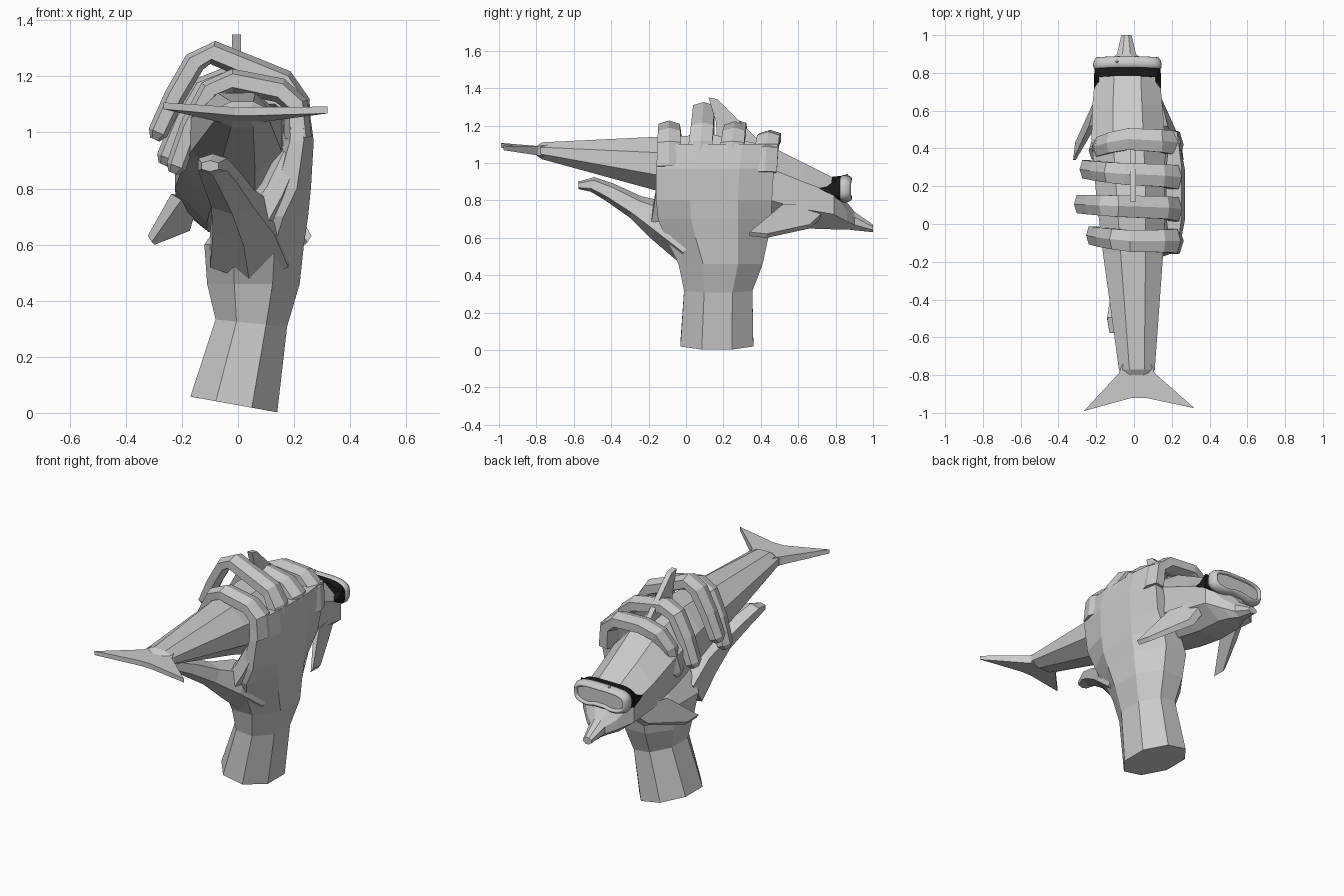
import bpy, bmesh, math
from mathutils import Vector

if "Cube" in bpy.data.objects:
    bpy.data.objects.remove(bpy.data.objects["Cube"])


def loft(name, rings, mat=None, closed=False, smooth=False):
    """Skin a list of equal-length point rings."""
    bm = bmesh.new()
    vs = [[bm.verts.new(p) for p in r] for r in rings]
    n, m = len(vs[0]), len(vs)
    for i in range(m if closed else m - 1):
        a, b = vs[i], vs[(i + 1) % m]
        for j in range(n):
            k = (j + 1) % n
            bm.faces.new((a[j], a[k], b[k], b[j]))
    if not closed:
        bm.faces.new(vs[0])
        bm.faces.new(vs[-1])
    bmesh.ops.recalc_face_normals(bm, faces=bm.faces)
    me = bpy.data.meshes.new(name)
    bm.to_mesh(me)
    bm.free()
    ob = bpy.data.objects.new(name, me)
    bpy.context.collection.objects.link(ob)
    if mat:
        me.materials.append(mat)
    if smooth:
        for p in me.polygons:
            p.use_smooth = True
    return ob


def circle(n, power=1.0, phase=0.5):
    """Unit outline; a power below 1 makes it boxier."""
    out = []
    for i in range(n):
        t = 2 * math.pi * (i + phase) / n
        c, s = math.cos(t), math.sin(t)
        out.append((math.copysign(abs(c) ** power, c), math.copysign(abs(s) ** power, s)))
    return out


def fit(n, power=1.0):
    """Outline scaled so it touches -1..1 on both axes."""
    pts = circle(n, power)
    mx, my = max(p[0] for p in pts), max(p[1] for p in pts)
    return [(x / mx, y / my) for x, y in pts]


def tube(name, path, side, n=6):
    """Limb along a path of (x, y, z, half width, half thickness)."""
    side = Vector(side)
    pts = [Vector(p[:3]) for p in path]
    rings = []
    for i, p in enumerate(path):
        d = (pts[min(i + 1, len(pts) - 1)] - pts[max(i - 1, 0)]).normalized()
        nrm = d.cross(side).normalized()
        rings.append([pts[i] + side * u * p[3] + nrm * v * p[4] for u, v in fit(n, 0.8)])
    return loft(name, rings)


# dolphin body: y, centre x, half width, bottom z, top z
body = [(-.80, .015, .08, 1.04, 1.09), (-.77, .015, .095, 1.02, 1.11),
        (-.15, -.005, .16, .85, 1.14), (.15, -.015, .185, .75, 1.15),
        (.45, -.03, .195, .68, 1.09), (.63, -.035, .185, .65, 1.00),
        (.79, -.035, .17, .645, .92), (.86, -.037, .10, .645, .79),
        (.90, -.04, .05, .64, .74), (1.0, -.04, .027, .63, .67)]
loft("dolphin_body", [[(cx + rx * u, y, (a + b) / 2 + (b - a) / 2 * v) for u, v in fit(8)]
                      for y, cx, rx, a, b in body])

# tail fluke
fluke = [(-.06, -.74, 1.065, .03), (-.08, -.79, 1.065, .025), (-.265, -.99, 1.095, .012),
         (-.01, -.92, 1.075, .015), (.06, -.92, 1.075, .015), (.32, -.975, 1.08, .012),
         (.11, -.79, 1.065, .025), (.09, -.74, 1.065, .03)]
loft("tail_fluke", [[(x, y, z + s * t) for x, y, z, t in fluke] for s in (-1, 1)])

# dorsal fin
fin = [(.46, 1.05), (.31, 1.2), (.17, 1.34), (.12, 1.35), (.16, 1.22), (.17, 1.05)]
loft("dorsal_fin", [[(x, y, z) for y, z in fin] for x in (-.022, .01)])

# flippers, mirrored about the body axis
for s, nm in ((-1, "left"), (1, "right")):
    shape = [(.13, .77, .76), (.19, .52, .77), (.285, .34, .62), (.275, .43, .61), (.16, .66, .66)]
    loft(nm + "_flipper", [[(-.03 + s * (x + (o if y > .45 else o * .4)), y, z + o * .6)
                            for x, y, z in shape] for o in (-.018, .018)])

# forearm and palm: z, x range, y range, tilt
palm = [(.03, -.17, .14, -.03, .36, .18), (.32, -.08, .175, -.01, .355, .1),
        (.46, -.11, .22, -.04, .41, 0), (.60, -.12, .235, -.11, .44, 0),
        (.70, -.05, .25, -.15, .455, 0), (.80, .09, .26, -.16, .46, 0),
        (.97, .15, .27, -.16, .47, 0), (1.10, .17, .252, -.15, .49, 0)]
loft("forearm_and_palm", [[((a + b) / 2 + (b - a) / 2 * u, (c + d) / 2 + (d - c) / 2 * v,
                            z - t * (b - a) / 2 * u) for u, v in fit(8)]
                          for z, a, b, c, d, t in palm])

# fingers: x, z along the curl, with y at root, knuckle and tip
fingers = {
    "index_finger": ((-.09, -.09, -.06), [(.215, .98), (.205, 1.1), (.15, 1.15), (-.02, 1.185),
                     (-.10, 1.15), (-.17, 1.02), (-.22, .88)]),
    "middle_finger": ((.07, .095, .105), [(.215, .98), (.21, 1.11), (.165, 1.18), (-.09, 1.285),
                      (-.155, 1.25), (-.225, 1.13), (-.285, 1.0)]),
    "ring_finger": ((.24, .265, .29), [(.215, .98), (.21, 1.1), (.15, 1.15), (-.05, 1.19),
                    (-.13, 1.16), (-.20, 1.04), (-.255, .91)]),
    "little_finger": ((.42, .45, .39), [(.215, .95), (.205, 1.07), (.14, 1.125), (-.03, 1.135),
                      (-.12, 1.10), (-.175, 1.02), (-.205, .88)]),
}
for nm, ((y0, y1, y2), pts) in fingers.items():
    path = []
    for i, (x, z) in enumerate(pts):
        y = y0 + (y1 - y0) * i / 3 if i < 3 else y1 + (y2 - y1) * (i - 3) / 3
        path.append((x, y, z, .066 - .003 * i, .048 - .002 * i))
    x, y, z = path[-1][:3]
    path.append((x - .012, y, z - .025, .022, .018))
    tube(nm, path, (0, 1, 0))

# thumb
tube("thumb", [(.04, .03, .58, .14, .13), (.02, -.13, .69, .11, .11), (-.02, -.27, .765, .075, .065),
               (-.065, -.41, .845, .062, .05), (-.09, -.50, .885, .052, .04),
               (-.10, -.575, .88, .03, .02)], (1, 0, 0))
# web between thumb and index finger
tube("thumb_web", [(.06, -.1, .68, .09, .07), (.13, -.11, .79, .06, .055), (.19, -.10, .92, .05, .05)],
     (0, 1, 0))

# diving mask
black = bpy.data.materials.new("black_rubber")
black.diffuse_color = (.01, .01, .01, 1)
black.use_nodes = True
black.node_tree.nodes["Principled BSDF"].inputs["Base Color"].default_value = black.diffuse_color
MC = (-.035, .86)


def mask_ring(y, inset):
    ring = []
    for u, v in circle(40, .6):
        x, z = u * (.182 - inset), v * (.076 - inset)
        if v < 0:
            z += .022 * math.exp(-(x / .05) ** 2)
        ring.append((MC[0] + x, y - .25 * x * x, MC[1] + z))
    return ring


section = [(.825, .012), (.835, .002), (.855, 0), (.875, .006), (.888, .016),
           (.889, .024), (.878, .030), (.835, .030)]
loft("mask_frame", [mask_ring(y, i) for y, i in section], closed=True, smooth=True)
loft("mask_lens", [mask_ring(y, .028) for y in (.855, .872)])
loft("mask_skirt", [mask_ring(.785, .008), mask_ring(.84, .006)], black)

# strap tabs on both sides
for s, nm in ((-1, "left"), (1, "right")):
    tab = [(.80, .91), (.80, .82), (.745, .845), (.71, .865), (.75, .872)]
    loft(nm + "_strap_tab", [[(MC[0] + s * x, y, z) for y, z in tab] for x in (.15, .178)], black)

# small valve on the frame
bpy.ops.mesh.primitive_uv_sphere_add(segments=8, ring_count=6, radius=.008, location=(-.09, .86, .934))
bpy.context.object.name = "mask_valve"
